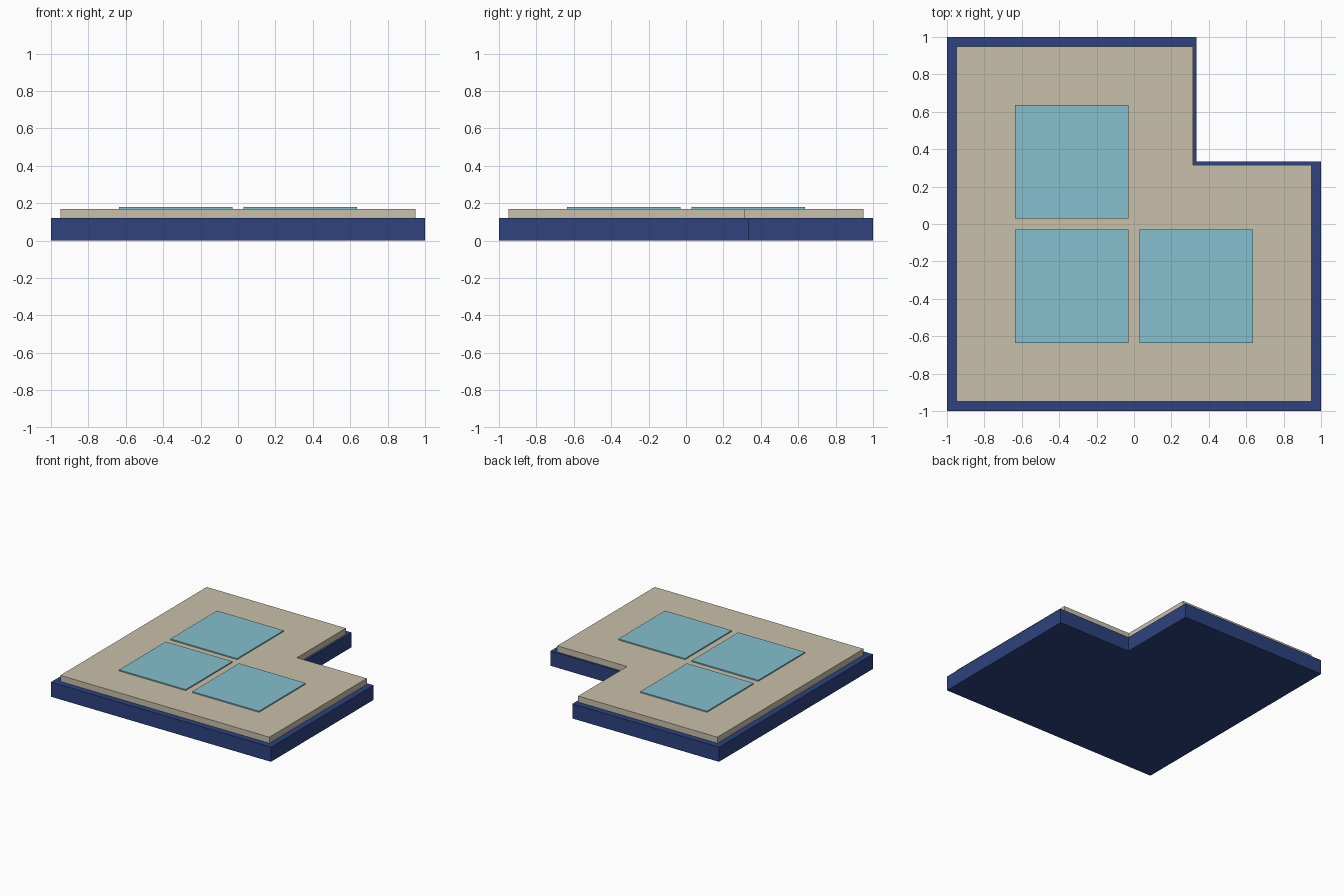
import bpy, bmesh

if "Cube" in bpy.data.objects:
    bpy.data.objects.remove(bpy.data.objects["Cube"])


def material(name, rgb):
    m = bpy.data.materials.new(name)
    m.diffuse_color = (*rgb, 1)
    m.use_nodes = True
    m.node_tree.nodes["Principled BSDF"].inputs["Base Color"].default_value = m.diffuse_color
    return m


blue = material("navy blue", (0.026, 0.054, 0.212))
tan = material("warm beige", (0.59, 0.53, 0.40))
glass = material("pale cyan", (0.23, 0.53, 0.61))


def slab(name, outline, z0, z1, mat):
    """Extrude a flat counter-clockwise outline from z0 to z1."""
    bm = bmesh.new()
    face = bm.faces.new([bm.verts.new((x, y, z0)) for x, y in outline])
    ext = bmesh.ops.extrude_face_region(bm, geom=[face], use_keep_orig=True)
    for v in ext["geom"]:
        if isinstance(v, bmesh.types.BMVert):
            v.co.z = z1
    bmesh.ops.recalc_face_normals(bm, faces=bm.faces)
    mesh = bpy.data.meshes.new(name)
    bm.to_mesh(mesh)
    bm.free()
    mesh.materials.append(mat)
    ob = bpy.data.objects.new(name, mesh)
    bpy.context.collection.objects.link(ob)
    return ob


def l_shape(r, n):
    return [(-r, -r), (r, -r), (r, n), (n, n), (n, r), (-r, r)]


# Stepped L-shaped body
slab("base", l_shape(1.0, 0.333), 0.0, 0.12, blue)
slab("upper_deck", l_shape(0.95, 0.315), 0.12, 0.17, tan)

# Three thin square panels on the deck, one per quadrant except the notch
h = 0.303
for i, (sx, sy) in enumerate([(-1, -1), (1, -1), (-1, 1)]):
    cx, cy = sx * 0.333, sy * 0.333
    square = [(cx - h, cy - h), (cx + h, cy - h), (cx + h, cy + h), (cx - h, cy + h)]
    slab(f"panel_{i + 1}", square, 0.17, 0.1795, glass)
